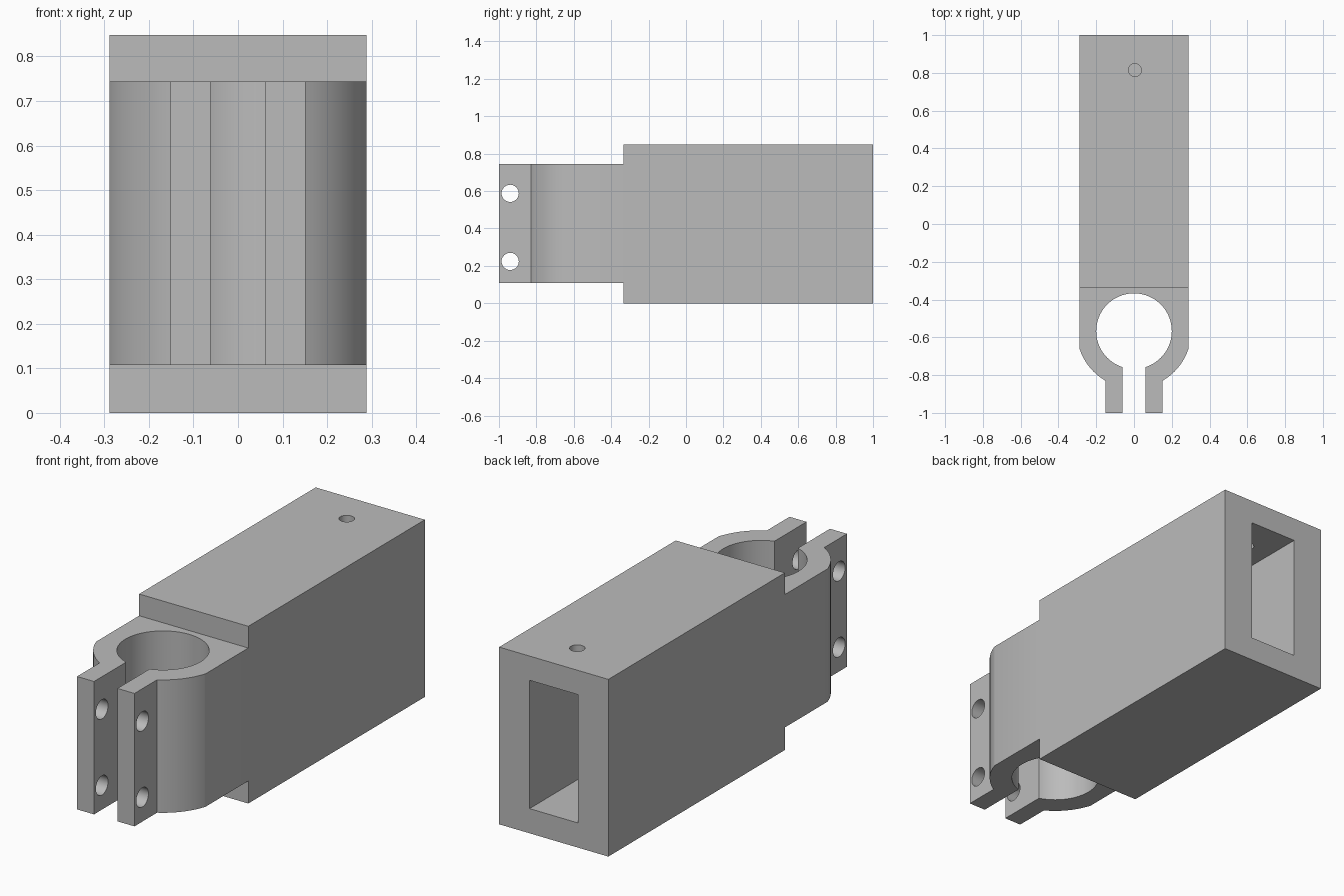
import bpy
import bmesh
from math import asin, cos, pi, sin
from mathutils import Matrix, Vector

if "Cube" in bpy.data.objects:
    bpy.data.objects.remove(bpy.data.objects["Cube"], do_unlink=True)

HALF_W = 0.289
BORE_Y, BORE_R, OUTER_R = -0.567, 0.2, 0.303
GAP, TAB = 0.062, 0.152

grey = bpy.data.materials.new("plain grey")
grey.use_nodes = True
grey.diffuse_color = (0.5, 0.5, 0.5, 1)
grey.node_tree.nodes["Principled BSDF"].inputs["Base Color"].default_value = (0.5, 0.5, 0.5, 1)


def add_object(name, bm):
    bmesh.ops.recalc_face_normals(bm, faces=bm.faces)
    mesh = bpy.data.meshes.new(name)
    bm.to_mesh(mesh)
    bm.free()
    mesh.materials.append(grey)
    obj = bpy.data.objects.new(name, mesh)
    bpy.context.collection.objects.link(obj)
    return obj


def prism(name, points, direction):
    bm = bmesh.new()
    face = bm.faces.new([bm.verts.new(p) for p in points])
    result = bmesh.ops.extrude_face_region(bm, geom=[face])
    verts = [v for v in result["geom"] if isinstance(v, bmesh.types.BMVert)]
    bmesh.ops.translate(bm, verts=verts, vec=Vector(direction))
    return add_object(name, bm)


def box(name, low, high):
    x, y, z = low
    X, Y, Z = high
    return prism(name, [(x, y, z), (X, y, z), (X, Y, z), (x, Y, z)], (0, 0, Z - z))


def cylinder(name, centre, radius, depth, rotation=Matrix()):
    bm = bmesh.new()
    bmesh.ops.create_cone(bm, cap_ends=True, segments=32, radius1=radius, radius2=radius,
                          depth=depth, matrix=Matrix.Translation(centre) @ rotation)
    return add_object(name, bm)


def arc(radius, start, end, steps):
    angles = [start + (end - start) * i / steps for i in range(steps + 1)]
    return [(radius * cos(a), BORE_Y + radius * sin(a)) for a in angles]


# Stepped side outline, full width
side = [(-1.1, 0.108), (-0.335, 0.108), (-0.335, 0), (1, 0),
        (1, 0.848), (-0.335, 0.848), (-0.335, 0.744), (-1.1, 0.744)]
body = prism("clamp_body", [(-HALF_W, y, z) for y, z in side], (2 * HALF_W, 0, 0))

# Plan outline: split bore, two clamp tabs and rounded shoulders
half = arc(BORE_R, pi / 2, asin(GAP / BORE_R) - pi / 2, 36)
half += [(GAP, -1), (TAB, -1)]
half += arc(OUTER_R, asin(TAB / OUTER_R) - pi / 2, 0, 16) + [(OUTER_R, 1.1)]
plan = half + [(-x, y) for x, y in reversed(half[1:])]
cutters = [(prism("plan_cutter", [(x, y, -0.1) for x, y in plan], (0, 0, 1.1)), "INTERSECT")]

# Rear pocket, pin hole above it, and bolt holes through the tabs
cutters.append((box("pocket_cutter", (-0.128, -0.25, 0.118), (0.128, 1.1, 0.732)), "DIFFERENCE"))
cutters.append((cylinder("pin_hole_cutter", (0.005, 0.815, 0.8), 0.034, 0.4), "DIFFERENCE"))
for z in (0.224, 0.588):
    cutters.append((cylinder("bolt_hole_cutter", (0, -0.94, z), 0.046, 1,
                             Matrix.Rotation(pi / 2, 4, "Y")), "DIFFERENCE"))

bpy.ops.object.select_all(action="DESELECT")
bpy.context.view_layer.objects.active = body
body.select_set(True)
for cutter, operation in cutters:
    cutter.hide_render = True
    mod = body.modifiers.new("shape", "BOOLEAN")
    mod.operation = operation
    mod.solver = "EXACT"
    mod.object = cutter
    bpy.ops.object.modifier_apply(modifier=mod.name)
    bpy.data.objects.remove(cutter, do_unlink=True)

bpy.ops.object.shade_smooth_by_angle(angle=pi / 6)
